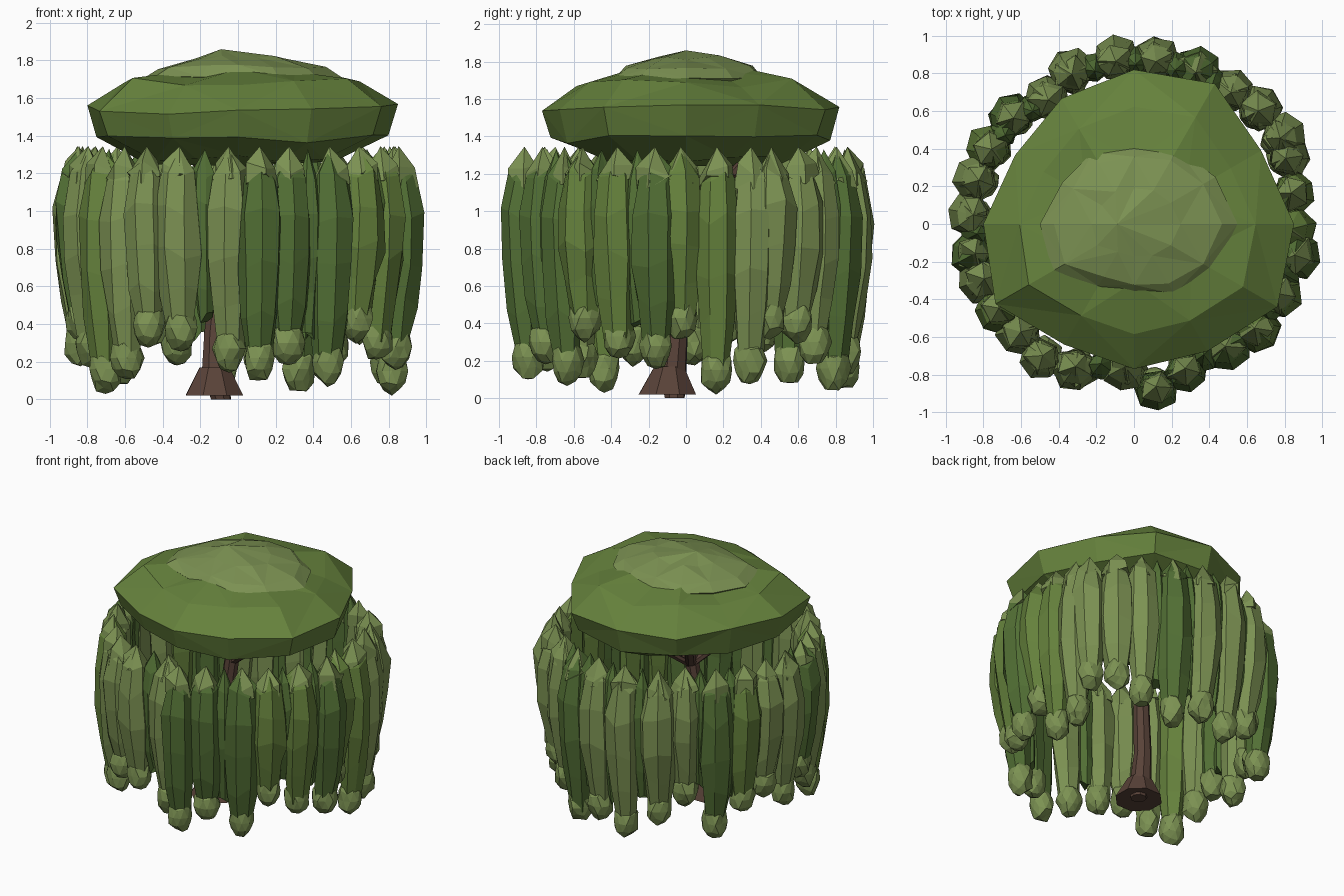
import bpy, bmesh, math, random
from mathutils import Vector

if "Cube" in bpy.data.objects:
    bpy.data.objects.remove(bpy.data.objects["Cube"])

random.seed(11)


def material(name, r, g, b):
    m = bpy.data.materials.new(name)
    m.diffuse_color = (r, g, b, 1)
    m.use_nodes = True
    m.node_tree.nodes["Principled BSDF"].inputs["Base Color"].default_value = m.diffuse_color
    return m


BARK = material("bark", 0.10, 0.055, 0.04)
DARK = material("leaf_dark", 0.085, 0.16, 0.035)
MID = material("leaf_mid", 0.13, 0.22, 0.045)
LIGHT = material("leaf_light", 0.20, 0.285, 0.085)


def finish(name, bm, mat):
    bmesh.ops.recalc_face_normals(bm, faces=bm.faces)
    me = bpy.data.meshes.new(name)
    bm.to_mesh(me)
    bm.free()
    me.materials.append(mat)
    ob = bpy.data.objects.new(name, me)
    bpy.context.collection.objects.link(ob)
    return ob


def tube(name, rings, sides, mat, jitter=0.0, wide=1.0):
    """Low-poly tube through rings of (x, y, z, radius); radius 0 makes a point.
    wide stretches it sideways as seen from the tree's axis."""
    bm = bmesh.new()
    loops = []
    spin = random.uniform(0, math.tau)
    face = math.atan2(rings[0][1], rings[0][0])
    for x, y, z, r in rings:
        if r == 0:
            loops.append([bm.verts.new((x, y, z))])
            continue
        loop = []
        for i in range(sides):
            a = spin + math.tau * i / sides
            k = r * (1 + random.uniform(-jitter, jitter))
            u, v = k * math.cos(a), k * math.sin(a) * wide
            dz = random.uniform(-jitter, jitter) * 0.4
            loop.append(bm.verts.new((x + u * math.cos(face) - v * math.sin(face),
                                      y + u * math.sin(face) + v * math.cos(face), z + dz)))
        loops.append(loop)
    for lo, hi in zip(loops, loops[1:]):
        for i in range(sides):
            j = (i + 1) % sides
            if len(hi) == 1:
                bm.faces.new((lo[i], lo[j], hi[0]))
            else:
                bm.faces.new((lo[i], lo[j], hi[j], hi[i]))
    bm.faces.new(loops[0])
    return finish(name, bm, mat)


def blob(name, centre, size, mat, jitter):
    """Faceted, irregular ellipsoid."""
    bm = bmesh.new()
    bmesh.ops.create_icosphere(bm, subdivisions=2, radius=1)
    for v in bm.verts:
        k = 1 + random.uniform(-jitter, jitter)
        v.co = Vector(centre) + Vector([c * s * k for c, s in zip(v.co, size)])
    return finish(name, bm, mat)


def dome(name, outline, rings, bottom, top, mat, jitter):
    """Faceted cushion: outline radii by angle, rings of (scale, z), end points."""
    bm = bmesh.new()
    n = len(outline)
    loops = []
    for s, z in rings:
        loops.append([bm.verts.new((r * s * math.cos(math.tau * i / n),
                                    r * s * math.sin(math.tau * i / n),
                                    z + random.uniform(-jitter, jitter)))
                      for i, r in enumerate(outline)])
    for k, (lo, hi) in enumerate(zip(loops, loops[1:])):
        for i in range(n):
            j = (i + 1) % n
            if (i + k) % 2:
                bm.faces.new((lo[i], lo[j], hi[j]))
                bm.faces.new((lo[i], hi[j], hi[i]))
            else:
                bm.faces.new((lo[i], lo[j], hi[i]))
                bm.faces.new((lo[j], hi[j], hi[i]))
    for loop, p in ((loops[0], bottom), (loops[-1], top)):
        c = bm.verts.new(p)
        for i in range(n):
            bm.faces.new((loop[i], loop[(i + 1) % n], c))
    return finish(name, bm, mat)


# Leaning trunk and flared foot
tube("trunk", [(-0.09, -0.06, 0.0, 0.055), (-0.12, -0.07, 0.14, 0.075),
               (-0.12, -0.05, 0.35, 0.062), (-0.08, -0.02, 0.75, 0.055),
               (-0.03, 0.0, 1.15, 0.05), (0.0, 0.0, 1.5, 0.045)], 8, BARK)
tube("root_flare", [(-0.125, -0.10, 0.02, 0.165), (-0.125, -0.09, 0.17, 0.085)], 8, BARK)

# Branches reaching up into the crown
for i, (bx, by) in enumerate([(-0.42, -0.15), (0.35, -0.2), (0.1, 0.42), (-0.3, 0.35)]):
    tube(f"branch_{i}", [(-0.04, 0, 1.0, 0.04), (bx * 0.6, by * 0.6, 1.2, 0.035),
                         (bx, by, 1.4, 0.025)], 6, BARK)

# Broad crown and the smaller paler cap on it
dome("crown", [0.85, 0.78, 0.86, 0.82, 0.77, 0.73, 0.80, 0.85, 0.74, 0.77, 0.78, 0.88],
     [(0.6, 1.27), (0.94, 1.38), (1.0, 1.54), (0.76, 1.69), (0.4, 1.74)],
     (0, 0, 1.24), (0, 0, 1.76), MID, 0.03)
dome("crown_cap", [0.55, 0.5, 0.46, 0.42, 0.44, 0.44, 0.50, 0.50, 0.38, 0.38, 0.43, 0.5],
     [(0.85, 1.64), (1.0, 1.71), (0.85, 1.765), (0.45, 1.82)],
     (0, 0, 1.62), (-0.09, 0, 1.86), LIGHT, 0.015)

# Hanging strands: x, y, height of the pod at the lower end
STRANDS = [
    (0.12, -0.89, 0.22), (-0.05, -0.78, 0.27), (0.28, -0.79, 0.30), (0.50, -0.67, 0.20),
    (0.66, -0.57, 0.43), (0.78, -0.38, 0.33), (0.88, -0.17, 0.28), (0.85, -0.03, 0.43),
    (0.86, 0.17, 0.15), (0.83, 0.36, 0.20), (0.80, 0.47, 0.44), (0.68, 0.62, 0.42),
    (0.53, 0.72, 0.30), (0.34, 0.83, 0.16), (0.12, 0.89, 0.25), (-0.10, 0.89, 0.17),
    (-0.34, 0.82, 0.30), (-0.47, 0.68, 0.42), (-0.66, 0.58, 0.20), (-0.78, 0.41, 0.35),
    (-0.85, 0.24, 0.42), (-0.88, 0.05, 0.30), (-0.87, -0.16, 0.43), (-0.82, -0.30, 0.30),
    (-0.74, -0.46, 0.16), (-0.62, -0.59, 0.22), (-0.50, -0.72, 0.40), (-0.32, -0.78, 0.38),
]


def strand(name, x, y, zp, r, mat, wide):
    span = 1.19 - zp
    # (share of the way up, inward pull, radius factor)
    rings = [(x * k, y * k, zp + span * t, r * f) for t, k, f in
             [(0.0, 0.95, 0.6), (0.25, 0.97, 0.85), (0.5, 0.99, 1.0),
              (0.78, 1.0, 1.0), (1.0, 0.98, 0.8)]]
    rings.append((x * 0.97, y * 0.97, 1.33, 0))
    tube(name, rings, 7, mat, 0.1, wide)


for i, (x, y, zp) in enumerate(STRANDS):
    r = random.uniform(0.102, 0.115)
    strand(f"strand_{i}", x, y, zp, r, random.choice((DARK, MID, LIGHT, LIGHT)), 1.1)
    # Pale pointed tuft over the strand's top
    tube(f"strand_tuft_{i}", [(x * 0.98, y * 0.98, 1.16, r * 0.85),
                              (x * 0.98, y * 0.98, 1.22, r * 0.75),
                              (x * 0.97, y * 0.97, 1.345, 0)], 5, LIGHT, 0.12, 1.1)
    # Rounded leaf pod at the lower end
    blob(f"strand_pod_{i}", (x * 0.95, y * 0.95, zp), (0.088, 0.088, 0.125), LIGHT, 0.11)

# Narrow darker strands closing the wider gaps in the curtain
ring = sorted(STRANDS, key=lambda s: math.atan2(s[1], s[0]))
for i, (a, b) in enumerate(zip(ring, ring[1:] + ring[:1])):
    if math.hypot(a[0] - b[0], a[1] - b[1]) > 0.205:
        strand(f"gap_strand_{i}", (a[0] + b[0]) * 0.49, (a[1] + b[1]) * 0.49,
               max(a[2], b[2]) + 0.05, 0.07, DARK, 1.0)
